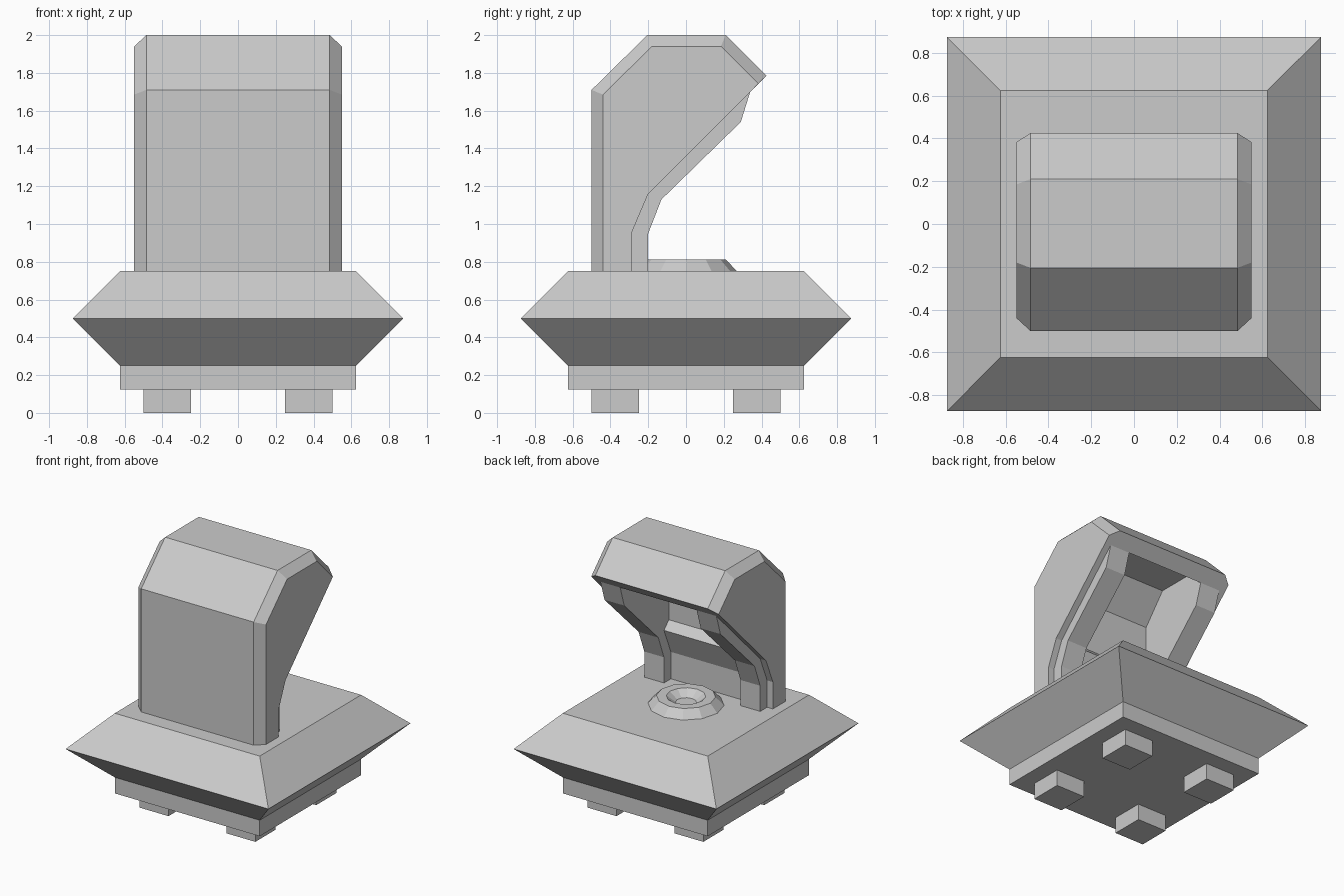
import bpy, bmesh, math

if "Cube" in bpy.data.objects:
    bpy.data.objects.remove(bpy.data.objects["Cube"])


def loft(name, rings):
    """Skin a list of equal-length point rings and cap both ends."""
    bm = bmesh.new()
    loops = [[bm.verts.new(p) for p in ring] for ring in rings]
    for a, b in zip(loops, loops[1:]):
        for i in range(len(a)):
            j = (i + 1) % len(a)
            bm.faces.new((a[i], a[j], b[j], b[i]))
    bm.faces.new(loops[0])
    bm.faces.new(loops[-1])
    bmesh.ops.recalc_face_normals(bm, faces=bm.faces)
    mesh = bpy.data.meshes.new(name)
    bm.to_mesh(mesh)
    bm.free()
    obj = bpy.data.objects.new(name, mesh)
    bpy.context.collection.objects.link(obj)
    return obj


def square(half, z, cx=0, cy=0):
    return [(cx + sx * half, cy + sy * half, z)
            for sx, sy in ((-1, -1), (1, -1), (1, 1), (-1, 1))]


def circle(r, z, n=12):
    return [(r * math.cos(2 * math.pi * i / n), r * math.sin(2 * math.pi * i / n), z)
            for i in range(n)]


def at_x(profile, x):
    return [(x, y, z) for y, z in profile]


# Flared square base standing on four feet
loft("base", [square(0.625, 0.125), square(0.625, 0.25),
              square(0.875, 0.5), square(0.625, 0.75)])
for sx in (-1, 1):
    for sy in (-1, 1):
        cx, cy = 0.375 * sx, 0.375 * sy
        loft("foot", [square(0.125, 0, cx, cy), square(0.125, 0.125, cx, cy)])

# Round socket with a conical dimple
loft("socket", [circle(0.27, 0.75), circle(0.21, 0.8125),
                circle(0.14, 0.8125), circle(0.075, 0.765)])

# Hood: side profile (y, z) with chamfered outer edges
outer = [(-0.5, 0.75), (-0.5, 1.71), (-0.205, 2.0), (0.21, 2.0),
         (0.425, 1.785), (-0.2, 1.16), (-0.285, 0.96), (-0.285, 0.75)]
inset = [(-0.44, 0.75), (-0.44, 1.685), (-0.18, 1.94), (0.185, 1.94),
         (0.383, 1.743)] + outer[5:]
hood = loft("hood", [at_x(inset, -0.55), at_x(outer, -0.485),
                     at_x(outer, 0.485), at_x(inset, 0.55)])

# Recess cut into the sloping back of the hood
recess = [(-0.1, 1.06), (-0.2, 1.16), (-0.26, 1.22), (-0.26, 1.6), (-0.08, 1.82),
          (0.22, 1.82), (0.34, 1.70), (0.44, 1.60)]
cutter = loft("recess_cutter", [at_x(recess, -0.33), at_x(recess, 0.33)])
cutter.hide_render = True
mod = hood.modifiers.new("recess", 'BOOLEAN')
mod.operation = 'DIFFERENCE'
mod.solver = 'EXACT'
mod.object = cutter
bpy.context.view_layer.objects.active = hood
bpy.ops.object.modifier_apply(modifier=mod.name)
bpy.data.objects.remove(cutter)

# Raised ribs either side of the recess
rib = [(0.34, 1.70), (0.29, 1.54), (-0.13, 1.13), (-0.2, 0.95), (-0.2, 0.75),
       (-0.285, 0.75), (-0.285, 0.96), (-0.2, 1.16)]
for s in (-1, 1):
    loft("rib", [at_x(rib, 0.33 * s), at_x(rib, 0.5 * s)])
